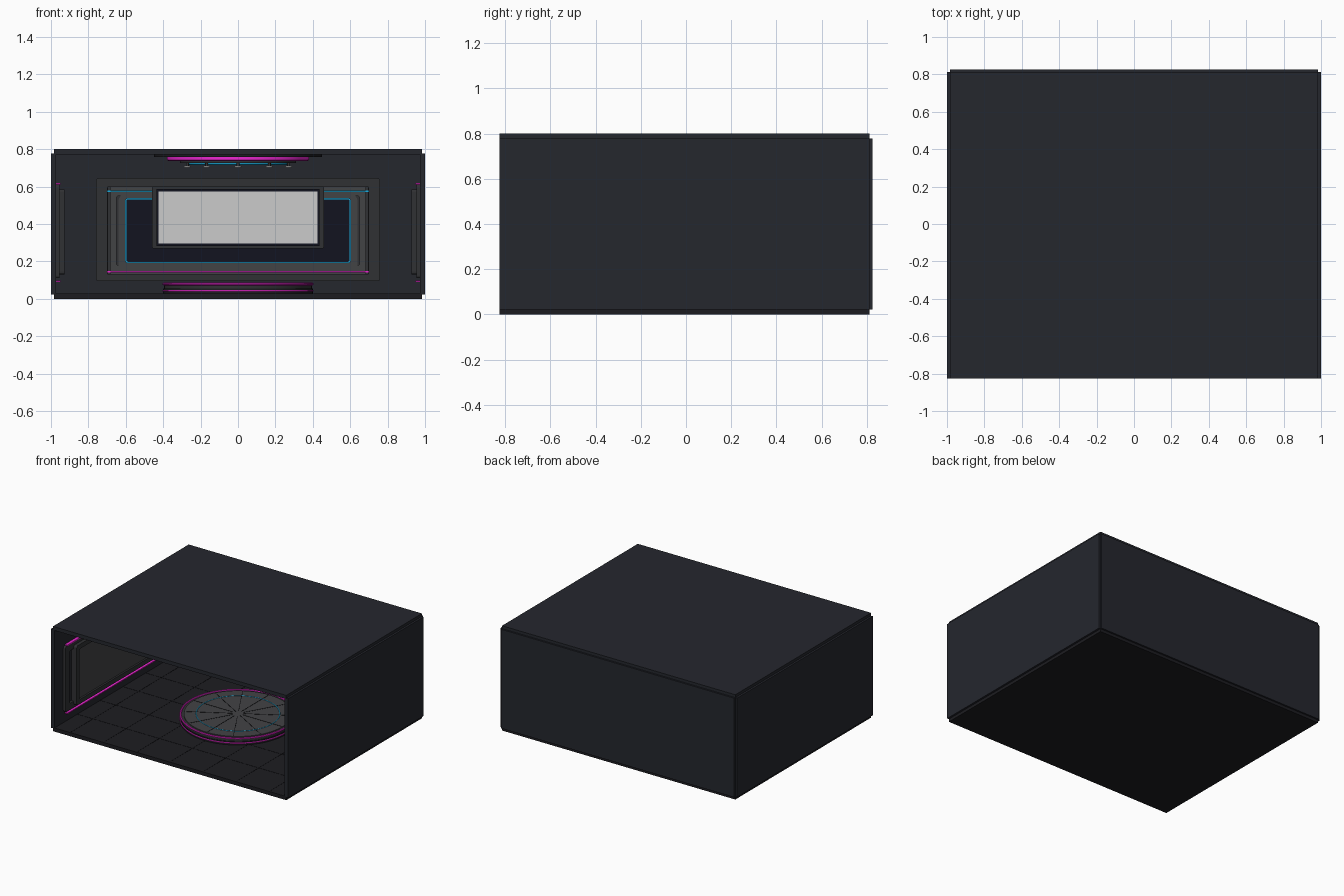
import bpy, bmesh, math
from mathutils import Vector

if "Cube" in bpy.data.objects:
    bpy.data.objects.remove(bpy.data.objects["Cube"])

def mat(name, r, g, b):
    m = bpy.data.materials.new(name)
    m.diffuse_color = (r, g, b, 1)
    m.use_nodes = True
    m.node_tree.nodes["Principled BSDF"].inputs["Base Color"].default_value = m.diffuse_color
    return m

SHELL = mat("shell", .018, .020, .027)
FLOOR = mat("floor_dark", .012, .012, .015)
SEAM = mat("seam", .004, .004, .005)
TRIM = mat("trim", .030, .031, .034)
PANEL = mat("panel_grey", .055, .056, .060)
NAVY = mat("navy", .006, .007, .014)
PINK = mat("magenta_glow", .85, .02, .65)
CYAN = mat("cyan_glow", .01, .42, .75)
WHITE = mat("lamp_white", .9, .9, .9)

def finish(bm, name, m, smooth=False):
    bmesh.ops.recalc_face_normals(bm, faces=bm.faces[:])
    me = bpy.data.meshes.new(name)
    bm.to_mesh(me)
    bm.free()
    ob = bpy.data.objects.new(name, me)
    bpy.context.collection.objects.link(ob)
    if m:
        me.materials.append(m)
    if smooth:
        bpy.context.view_layer.objects.active = ob
        ob.select_set(True)
        bpy.ops.object.shade_smooth_by_angle(angle=math.radians(35))
        ob.select_set(False)
    return ob

def box(name, x0, x1, y0, y1, z0, z1, m):
    bm = bmesh.new()
    bmesh.ops.create_cube(bm, size=1)
    for v in bm.verts:
        v.co = Vector(((x0 + x1) / 2 + v.co.x * (x1 - x0), (y0 + y1) / 2 + v.co.y * (y1 - y0),
                       (z0 + z1) / 2 + v.co.z * (z1 - z0)))
    return finish(bm, name, m)

def lathe(name, profile, m, n=64, closed=True):
    """Revolve (radius, z) points about the z axis."""
    bm = bmesh.new()
    rings = [[bm.verts.new((r * math.cos(2 * math.pi * i / n), r * math.sin(2 * math.pi * i / n), z))
              for i in range(n)] for r, z in profile]
    pairs = list(zip(rings, rings[1:]))
    if closed:
        pairs.append((rings[-1], rings[0]))
    else:
        bm.faces.new(rings[0])
        bm.faces.new(rings[-1])
    for a, b in pairs:
        for i in range(n):
            bm.faces.new((a[i], a[(i + 1) % n], b[(i + 1) % n], b[i]))
    return finish(bm, name, m, True)

def disc(name, r, z0, z1, m):
    return lathe(name, [(r, z0), (r, z1)], m, closed=False)

def glow_ring(name, R, r, z, m):
    return lathe(name, [(R + r * math.cos(k * math.pi / 4), z + r * math.sin(k * math.pi / 4))
                        for k in range(8)], m)

XI, YI, ZF, ZC = .972, .797, .028, .772      # inner faces of the room

# wall-space to room-space: u along the wall, v up, d out from the wall
WALLS = {"back": lambda u, v, d: (u, YI - d, v),
         "left": lambda u, v, d: (-XI + d, u, v),
         "right": lambda u, v, d: (XI - d, u, v)}

def outline(h, v0, v1, c):
    pts = []
    for cu, cv, a0 in ((h - c, v1 - c, 0), (-h + c, v1 - c, 90), (-h + c, v0 + c, 180), (h - c, v0 + c, 270)):
        for k in range(5):
            a = math.radians(a0 + k * 22.5)
            pts.append((cu + c * math.cos(a), cv + c * math.sin(a)))
    return pts

def plate(name, wall, h, v0, v1, d0, d1, m, c=.01, border=0):
    """Rounded wall plate, or a hollow frame when border is given."""
    f = WALLS[wall]
    bm = bmesh.new()
    loop = lambda p, d: [bm.verts.new(f(u, v, d)) for u, v in p]
    out = outline(h, v0, v1, c)
    o0, o1 = loop(out, d0), loop(out, d1)
    pairs = [(o0, o1)]
    if border:
        inn = outline(h - border, v0 + border, v1 - border, c)
        i0, i1 = loop(inn, d0), loop(inn, d1)
        pairs += [(o1, i1), (i1, i0), (i0, o0)]
    else:
        bm.faces.new(o0)
        bm.faces.new(o1)
    for a, b in pairs:
        n = len(a)
        for i in range(n):
            bm.faces.new((a[i], a[(i + 1) % n], b[(i + 1) % n], b[i]))
    return finish(bm, name, m)

# room shell
box("floor", -.985, .985, -.825, .812, 0, ZF, FLOOR)
box("ceiling", -.985, .985, -.825, .812, ZC, .8, SHELL)
box("back_wall", -.985, .985, YI, .825, .022, .778, SHELL)
for s, n in ((-1, "left"), (1, "right")):
    box(n + "_wall", *sorted((s * XI, s)), -.825, .812, .022, .778, SHELL)

# floor tile seams
for i in range(-3, 4):
    box("floor_seam_long", i * .28 - .002, i * .28 + .002, -.81, YI, ZF - .001, ZF + .001, SEAM)
for i in range(-2, 3):
    box("floor_seam_cross", -XI, XI, i * .275 - .002, i * .275 + .002, ZF - .001, ZF + .001, SEAM)

# back wall feature
plate("back_outer_frame", "back", .76, .095, .645, 0, .02, TRIM, .015)
plate("back_middle_frame", "back", .70, .13, .60, .01, .035, PANEL, .01, .05)
plate("back_inner_frame", "back", .64, .15, .56, .01, .028, PANEL, .04)
plate("back_dark_panel", "back", .60, .195, .535, .02, .034, NAVY, .01)
plate("back_cyan_outline", "back", .603, .192, .538, .02, .038, CYAN, .01, .006)
box("back_cyan_bar", -.70, .70, YI - .045, YI - .03, .572, .580, CYAN)
box("back_magenta_bar", -.70, .70, YI - .045, YI - .03, .142, .150, PINK)
for s in (-1, 1):
    box("back_side_post", s * .69 - .008, s * .69 + .008, YI - .045, YI - .03, .13, .60, TRIM)

# display screen
plate("screen_mount", "back", .20, .36, .50, .03, .06, TRIM)
plate("screen_housing", "back", .46, .27, .60, .045, .07, TRIM, .006)
plate("screen_bezel", "back", .437, .283, .587, .06, .082, NAVY, .004, .012)
plate("screen", "back", .427, .292, .578, .06, .077, None, .003)

# side wall panels
for w, s in (("left", -1), ("right", 1)):
    plate(w + "_outer_frame", w, .72, .11, .61, 0, .018, TRIM, .015, .05)
    plate(w + "_inner_frame", w, .62, .13, .585, 0, .044, TRIM, .015, .035)
    plate(w + "_panel", w, .58, .16, .555, 0, .03, PANEL, .015)
    for z in (.095, .615):
        box(w + "_magenta_strip", *sorted((s * XI, s * (XI - .022))), -.70, .70, z - .004, z + .004, PINK)

# turntable
disc("turntable_base", .40, ZF, .055, FLOOR)
disc("turntable_body", .395, .055, .078, TRIM)
disc("turntable_top", .375, .078, .083, PANEL)
glow_ring("turntable_top_ring", .398, .007, .079, PINK)
glow_ring("turntable_base_ring", .400, .005, .043, PINK)
glow_ring("turntable_cyan_ring", .29, .003, .083, CYAN)
for i in range(12):
    ob = box("turntable_spoke", .04, .37, -.002, .002, .080, .0845, SEAM)
    ob.rotation_euler.z = math.radians(30 * i)

# ceiling light
disc("ceiling_plate", .45, .759, ZC + .002, FLOOR)
lathe("ceiling_magenta_ring", [(.34, .76), (.34, .742), (.35, .736), (.37, .736), (.38, .742), (.38, .76)], PINK)
disc("ceiling_hub", .31, .725, .76, TRIM)
glow_ring("ceiling_cyan_ring", .265, .006, .722, CYAN)
for i in range(10):
    a = math.radians(18 + 36 * i)
    for name, r, z0, z1, m in (("lamp_stem", .008, .708, .727, TRIM), ("lamp", .018, .701, .709, WHITE)):
        ob = lathe(name, [(r, z0), (r, z1)], m, 16, False)
        ob.location = (.285 * math.cos(a), .285 * math.sin(a), 0)
